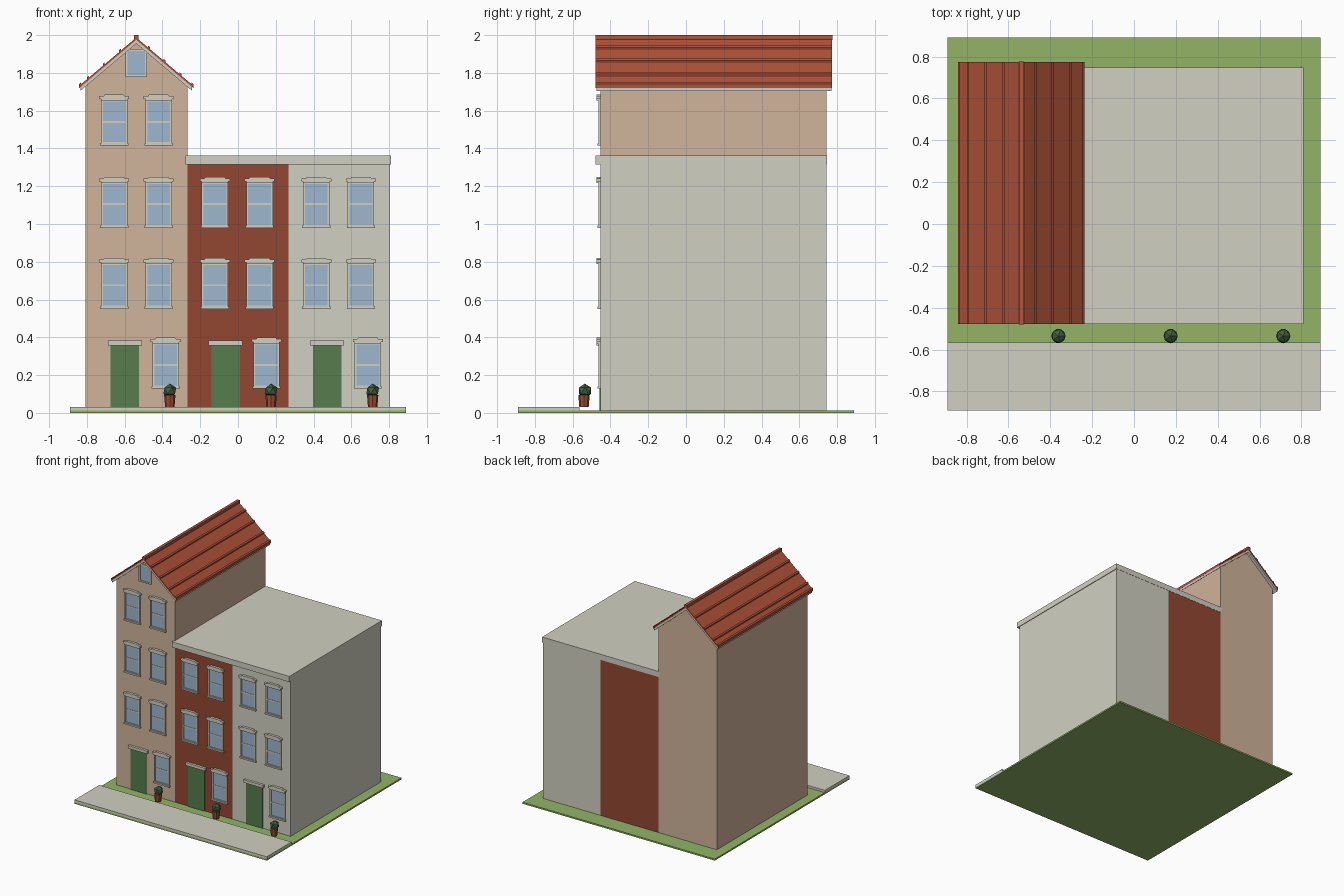
import bpy, bmesh, math
from mathutils import Vector

if "Cube" in bpy.data.objects:
    bpy.data.objects.remove(bpy.data.objects["Cube"])


def material(name, r, g, b):
    m = bpy.data.materials.new(name)
    lin = [((c / 255 + 0.055) / 1.055) ** 2.4 for c in (r, g, b)]
    m.diffuse_color = (*lin, 1)
    m.use_nodes = True
    m.node_tree.nodes["Principled BSDF"].inputs["Base Color"].default_value = m.diffuse_color
    return m


STONE = material("pale_stone", 208, 208, 193)
TAN = material("tan_plaster", 208, 179, 155)
BRICK = material("red_brick", 146, 71, 50)
GLASS = material("window_blue", 158, 183, 207)
DOOR = material("door_green", 87, 124, 77)
ROOF = material("roof_tile", 176, 83, 57)
GRASS = material("grass_green", 146, 180, 102)
BUSH = material("bush_green", 66, 96, 64)
POT = material("terracotta", 158, 77, 52)


def finish(name, bm, mat):
    bmesh.ops.recalc_face_normals(bm, faces=bm.faces)
    me = bpy.data.meshes.new(name)
    bm.to_mesh(me)
    bm.free()
    me.materials.append(mat)
    ob = bpy.data.objects.new(name, me)
    bpy.context.collection.objects.link(ob)
    return ob


def box(name, x, y, z, mat):
    """Box from (min, max) pairs."""
    bm = bmesh.new()
    bmesh.ops.create_cube(bm, size=1)
    for v in bm.verts:
        v.co = [r[0] if c < 0 else r[1] for c, r in zip(v.co, (x, y, z))]
    return finish(name, bm, mat)


def extrude_y(name, profile, y0, y1, mat):
    """Extrude an (x, z) outline along y."""
    bm = bmesh.new()
    face = bm.faces.new([bm.verts.new((x, y0, z)) for x, z in profile])
    new = bmesh.ops.extrude_face_region(bm, geom=[face])["geom"]
    for v in new:
        if isinstance(v, bmesh.types.BMVert):
            v.co.y = y1
    return finish(name, bm, mat)


def mid(c, w):
    return (c - w / 2, c + w / 2)


FRONT, BACK = -0.453, 0.745

# Ground
box("lawn", (-0.89, 0.89), (-0.89, 0.89), (0, 0.013), GRASS)
box("pavement", (-0.89, 0.89), (-0.89, -0.565), (0.012, 0.032), STONE)

# House bodies
CX, APEX, SLOPE = -0.5385, 1.987, 0.845
extrude_y("tan_house", [(-0.807, 0.012), (-0.268, 0.012), (-0.268, 1.735),
                        (CX, 1.962), (-0.807, 1.735)], FRONT, BACK, TAN)
box("brick_house", (-0.268, 0.268), (FRONT, BACK), (0.012, 1.315), BRICK)
box("stone_house", (0.268, 0.804), (FRONT, BACK), (0.012, 1.315), STONE)
box("flat_roof", (-0.278, 0.809), (-0.478, 0.747), (1.315, 1.362), STONE)


# Pitched roof: tile layer over a pale soffit layer
def chevron(name, half, top, thick, y0, y1, mat):
    drop = half * SLOPE
    extrude_y(name, [(CX, top), (CX + half, top - drop), (CX + half, top - drop - thick),
                     (CX, top - thick), (CX - half, top - drop - thick),
                     (CX - half, top - drop)], y0, y1, mat)


chevron("roof_tiles", 0.302, APEX, 0.012, -0.478, 0.774, ROOF)
chevron("roof_soffit", 0.296, APEX - 0.012, 0.02, -0.474, 0.770, STONE)
box("roof_ridge", mid(CX, 0.024), (-0.48, 0.776), (1.975, 2.0), ROOF)

# Raised tile courses along each slope
for side, offsets in ((1, (0.068, 0.149, 0.235, 0.297)), (-1, (0.086, 0.172, 0.255, 0.297))):
    for off in offsets:
        a, b = off - 0.005, off + 0.005
        pts = [(CX + side * d, APEX - d * SLOPE + h)
               for d, h in ((a, -0.004), (b, -0.004), (b, 0.01), (a, 0.01))]
        extrude_y("roof_course", pts, -0.478, 0.774, ROOF)


# Windows
def frame(name, x, z, w, h, t, y0):
    for s in (-1, 1):
        box(name + "_jamb", mid(x + s * (w - t) / 2, t), (y0, FRONT + 0.002), (z, z + h), STONE)
    for zz in (z, z + h - t):
        box(name + "_rail", mid(x, w - 2 * t), (y0, FRONT + 0.002), (zz, zz + t), STONE)


def window(x, z):
    box("window_glass", mid(x, 0.13), (FRONT - 0.004, FRONT + 0.002), (z + 0.01, z + 0.245), GLASS)
    frame("window", x, z + 0.008, 0.14, 0.235, 0.01, FRONT - 0.01)
    box("window_bar", mid(x, 0.12), (FRONT - 0.007, FRONT), (z + 0.121, z + 0.13), STONE)
    box("window_sill", mid(x, 0.15), (FRONT - 0.016, FRONT + 0.002), (z, z + 0.012), STONE)
    # Stepped lintel with a raised crown
    extrude_y("window_lintel", [(x + dx, z + dz) for dx, dz in (
        (-0.07, 0.238), (0.07, 0.238), (0.07, 0.246), (0.079, 0.246), (0.079, 0.262),
        (0.056, 0.262), (0.05, 0.27), (-0.05, 0.27), (-0.056, 0.262),
        (-0.079, 0.262), (-0.079, 0.246), (-0.07, 0.246))], FRONT - 0.02, FRONT + 0.002, STONE)


for house, x0 in enumerate((-0.538, -0.004, 0.533)):
    floors = (0.55, 0.98, 1.415) if house == 0 else (0.55, 0.98)
    for z in floors:
        for s in (-1, 1):
            window(x0 + s * 0.118, z)
    window(x0 + 0.155, 0.128)
    # Door with a plain lintel
    dx = x0 - 0.061
    box("door", mid(dx, 0.152), (FRONT - 0.006, FRONT + 0.002), (0.013, 0.36), DOOR)
    box("door_lintel", mid(dx, 0.18), (FRONT - 0.02, FRONT + 0.002), (0.358, 0.382), STONE)

# Attic window
box("attic_glass", mid(CX, 0.1), (FRONT - 0.004, FRONT + 0.002), (1.785, 1.92), GLASS)
frame("attic_window", CX, 1.777, 0.114, 0.15, 0.011, FRONT - 0.01)

# Planters
for x in (-0.361, 0.175, 0.713):
    bm = bmesh.new()
    bmesh.ops.create_cone(bm, cap_ends=True, segments=8, radius1=0.025, radius2=0.03, depth=0.062)
    bmesh.ops.translate(bm, verts=bm.verts, vec=Vector((x, -0.54, 0.063)))
    finish("plant_pot", bm, POT)
    bm = bmesh.new()
    bmesh.ops.create_icosphere(bm, subdivisions=1, radius=0.038)
    bmesh.ops.translate(bm, verts=bm.verts, vec=Vector((x, -0.535, 0.117)))
    finish("bush", bm, BUSH)
